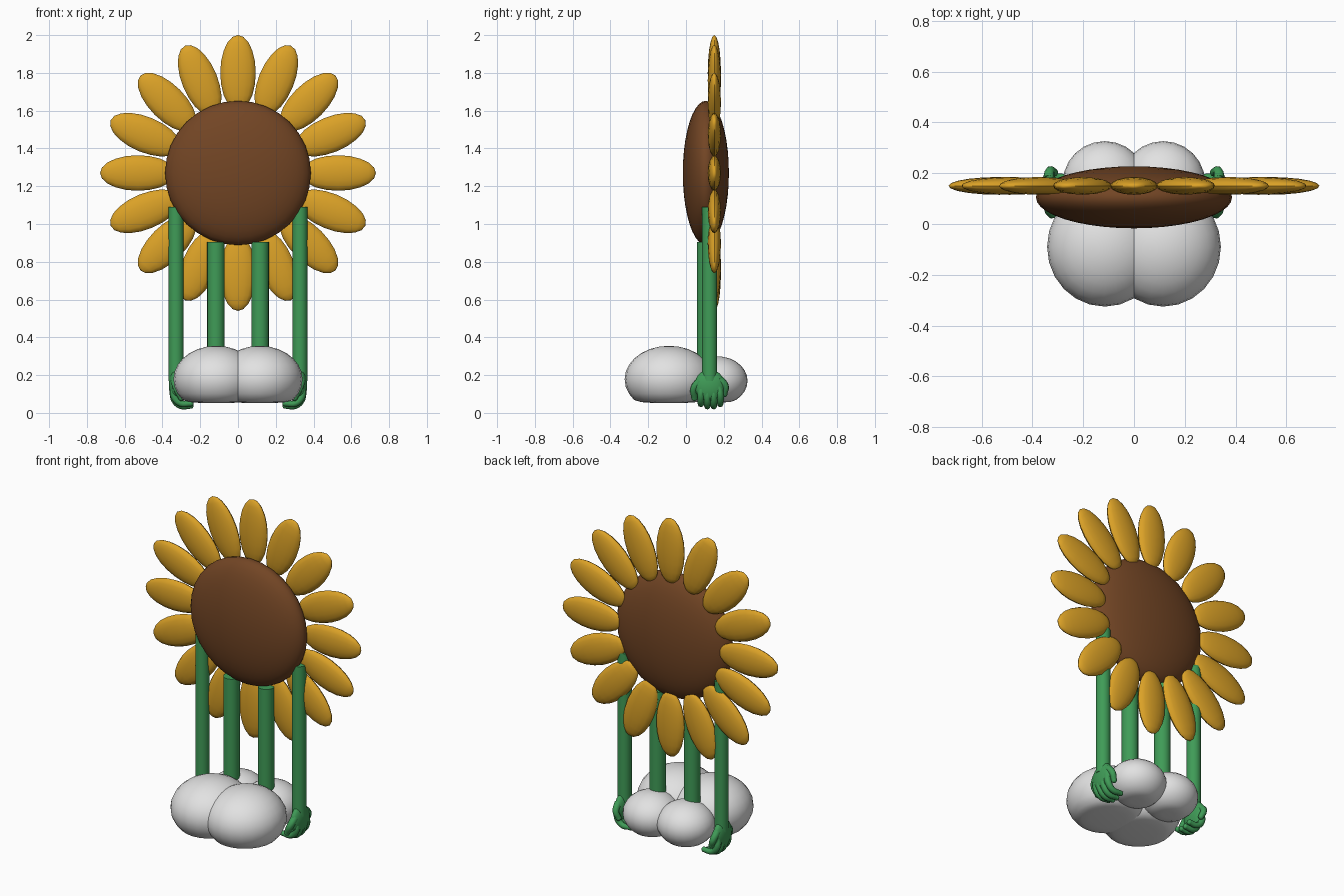
import bpy, bmesh, math
from mathutils import Matrix, Vector

if "Cube" in bpy.data.objects:
    bpy.data.objects.remove(bpy.data.objects["Cube"], do_unlink=True)


def material(name, rgb):
    m = bpy.data.materials.new(name)
    m.use_nodes = True
    m.diffuse_color = (*rgb, 1)
    m.node_tree.nodes["Principled BSDF"].inputs["Base Color"].default_value = (*rgb, 1)
    return m


YELLOW = material("petal yellow", (0.71, 0.36, 0.02))
BROWN = material("seed brown", (0.17, 0.06, 0.018))
GREEN = material("stem green", (0.05, 0.33, 0.095))
WHITE = material("shoe white", (0.76, 0.76, 0.76))


def finish(name, bm, mat):
    mesh = bpy.data.meshes.new(name)
    bmesh.ops.recalc_face_normals(bm, faces=bm.faces[:])
    bm.to_mesh(mesh)
    bm.free()
    mesh.materials.append(mat)
    obj = bpy.data.objects.new(name, mesh)
    bpy.context.collection.objects.link(obj)
    bpy.ops.object.select_all(action="DESELECT")
    obj.select_set(True)
    bpy.context.view_layer.objects.active = obj
    bpy.ops.object.shade_smooth_by_angle(angle=math.radians(40))
    return obj


def ellipsoid(name, centre, radii, mat, turn=Matrix(), segments=24, rings=14, floor=None):
    bm = bmesh.new()
    place = Matrix.Translation(centre) @ turn @ Matrix.Diagonal((*radii, 1))
    bmesh.ops.create_uvsphere(bm, u_segments=segments, v_segments=rings, radius=1, matrix=place)
    if floor is not None:  # press the underside nearly flat
        for v in bm.verts:
            if v.co.z < floor:
                v.co.z = floor + (v.co.z - floor) * 0.15
    return finish(name, bm, mat)


def stalk(name, x, y, low, high, radius):
    bm = bmesh.new()
    bmesh.ops.create_cone(bm, cap_ends=True, segments=20, radius1=radius, radius2=radius,
                          depth=high - low, matrix=Matrix.Translation((x, y, (low + high) / 2)))
    return finish(name, bm, GREEN)


def finger(name, points, radius):
    curve = bpy.data.curves.new(name, "CURVE")
    curve.dimensions = "3D"
    curve.bevel_depth = radius
    curve.bevel_resolution = 2
    curve.resolution_u = 5
    curve.use_fill_caps = True
    spline = curve.splines.new("BEZIER")
    spline.bezier_points.add(len(points) - 1)
    for i, (bp, p) in enumerate(zip(spline.bezier_points, points)):
        bp.co = p
        bp.handle_left_type = bp.handle_right_type = "AUTO"
        bp.radius = 1 - 0.25 * i / (len(points) - 1)
    curve.materials.append(GREEN)
    bpy.context.collection.objects.link(bpy.data.objects.new(name, curve))
    # rounded fingertip
    r = radius * 0.76
    ellipsoid(name + "_tip", points[-1], (r, r, r), GREEN, segments=10, rings=6)


# Flower head
HEAD_Z = 1.27
ellipsoid("flower_centre", (0, 0.105, HEAD_Z), (0.386, 0.122, 0.382), BROWN,
          Matrix.Rotation(math.pi / 2, 4, "X") @ Matrix.Diagonal((1, 1, 1, 1)),
          32, 20).data.transform(Matrix())
head = bpy.data.objects["flower_centre"]
# swap the thin axis to depth
for v in head.data.vertices:
    d = v.co - Vector((0, 0.105, HEAD_Z))
    v.co = (d.x, 0.105 + d.y * 0.122 / 0.382, HEAD_Z + d.z * 0.382 / 0.122)

# Ring of petals
PETALS = 16
for i in range(PETALS):
    a = 2 * math.pi * i / PETALS
    centre = (0.53 * math.sin(a), 0.15, HEAD_Z + 0.53 * math.cos(a))
    ellipsoid(f"petal_{i + 1}", centre, (0.094, 0.035, 0.2), YELLOW,
              Matrix.Rotation(a, 4, "Y"), 16, 10)

# Limbs, hands and shoes on both sides
for side, s in (("left", 1), ("right", -1)):
    stalk(side + "_leg", s * 0.117, 0.105, 0.18, 0.905, 0.046)
    stalk(side + "_arm", s * 0.328, 0.125, 0.17, 1.09, 0.04)

    ellipsoid(side + "_shoe_toe", (s * 0.115, -0.09, 0.178), (0.227, 0.235, 0.177), WHITE, floor=0.06)
    ellipsoid(side + "_shoe_heel", (s * 0.115, 0.163, 0.17), (0.165, 0.163, 0.13), WHITE, floor=0.058)

    ellipsoid(side + "_palm", (s * 0.332, 0.125, 0.145), (0.034, 0.08, 0.085), GREEN)
    for k in range(4):
        t = k - 1.5
        y = 0.13 + t * 0.034
        lift = 0.012 * abs(t)
        finger(f"{side}_finger_{k + 1}",
               [(s * 0.338, 0.128 + t * 0.03, 0.14), (s * 0.338, y, 0.07 + lift),
                (s * 0.305, y, 0.033 + lift), (s * 0.25, y, 0.032 + lift)], 0.021)
    finger(side + "_thumb",
           [(s * 0.335, 0.075, 0.17), (s * 0.325, 0.043, 0.13), (s * 0.3, 0.045, 0.08)], 0.023)
    finger(side + "_hand_edge",
           [(s * 0.335, 0.175, 0.18), (s * 0.33, 0.208, 0.14), (s * 0.315, 0.203, 0.1)], 0.022)
